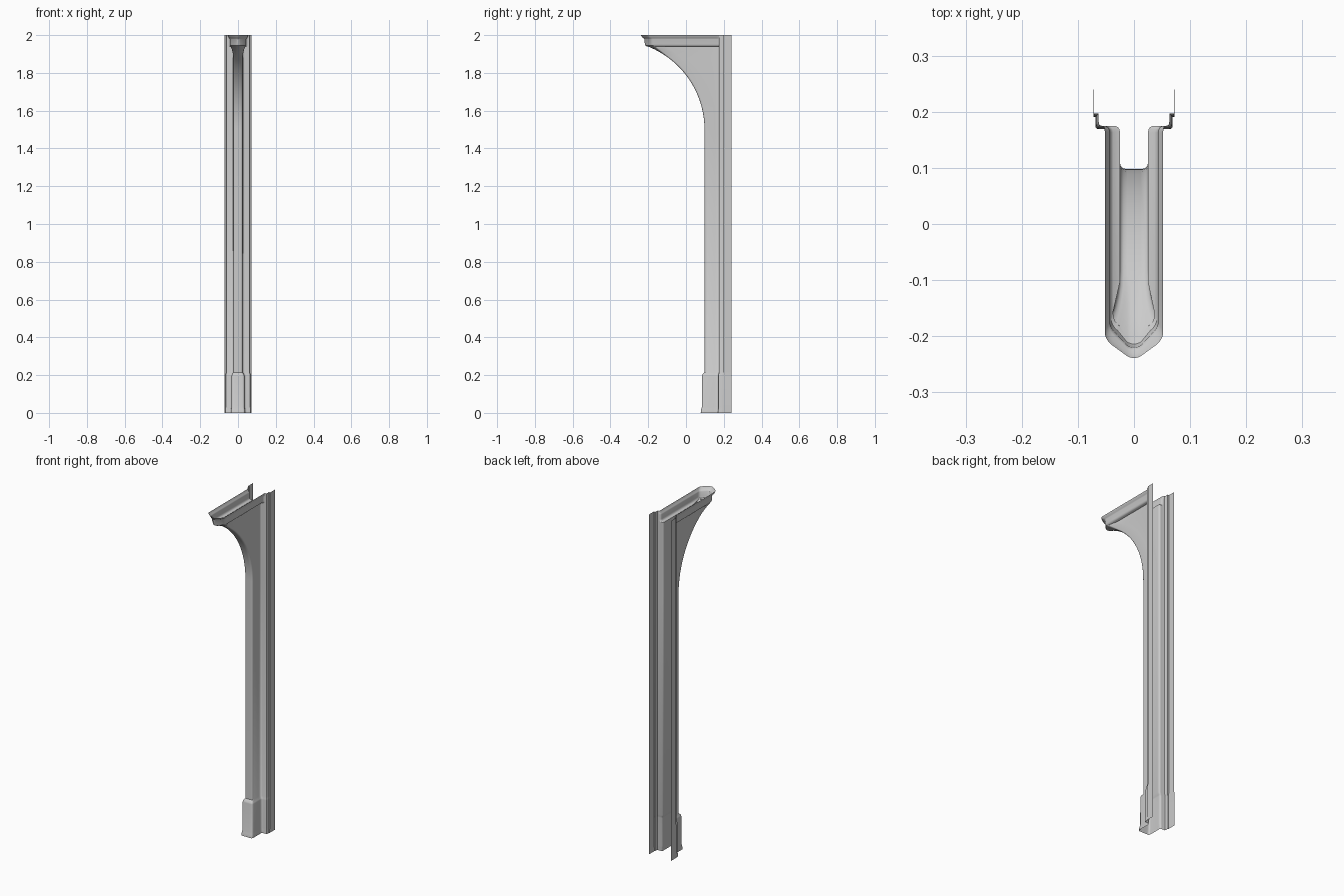
import bpy, bmesh, math

if "Cube" in bpy.data.objects:
    bpy.data.objects.remove(bpy.data.objects["Cube"])


def bez(a, b, c, n=4):
    """Rounded corner from a to c around b."""
    return [tuple((1-t)**2*p + 2*t*(1-t)*q + t*t*r for p, q, r in zip(a, b, c))
            for t in (i/n for i in range(n+1))]


def half_section(w, f, wf=None, tip=0.0, grow=0.0, fl=0.0715):
    """Half plan outline from rear flange to the nose centre.
    w: half width, f: nose y, wf: half width near nose, tip: nose point depth."""
    wf = wf or w
    r = 0.012
    yb = 0.175 - grow                       # front plane of the side webs
    fx = min(w + r, 0.0565)
    pts = [(fl, 0.24), (fl, 0.197 - grow), (0.063 + grow, 0.197 - grow)]
    pts += bez((0.063 + grow, yb + 0.008), (0.063 + grow, yb), (0.058 + grow, yb), 3)
    pts += bez((fx, yb), (w, yb), (w, yb - r))
    shoulder = f + tip
    back = min(shoulder + 0.07, yb - r - 0.01)
    pts.append((w, back))
    pts += bez((wf, shoulder + r), (wf, shoulder), (wf - r, shoulder - tip * 0.3))
    pts += bez((0.012, f + tip * 0.1), (0.006, f), (0, f), 2)
    return pts


rings = []


def ring(z, *args, **kw):
    rings.append((z, half_section(*args, **kw)))


# plinth
ring(0.0, 0.037, 0.078, grow=0.006, fl=0.072)
ring(0.02, 0.036, 0.080, grow=0.005, fl=0.072)
ring(0.03, 0.034, 0.084, grow=0.004, fl=0.072)
ring(0.195, 0.034, 0.085, grow=0.004, fl=0.072)
ring(0.203, 0.032, 0.087, grow=0.003)
ring(0.215, 0.025, 0.098)

# shaft and curved bracket
R, N = 0.473, 18
for i in range(N + 1):
    a = math.radians(68) * i / N
    f = 0.098 - R + R * math.cos(a)
    k = max(0.0, min(1.0, (-0.10 - f) / 0.10)) ** 1.5
    ring(1.5 + R * math.sin(a), 0.025, f, wf=0.025 + 0.014 * k, tip=0.025 * k)

# moulded cap
for z, w, f in [(1.9405, 0.037, -0.207), (1.944, 0.041, -0.214), (1.952, 0.043, -0.218),
                (1.978, 0.043, -0.220), (1.984, 0.045, -0.225), (1.988, 0.049, -0.232),
                (2.0, 0.052, -0.239)]:
    ring(z, w, f, tip=0.034)

# loft the sections into one open sheet
bm = bmesh.new()
rows = []
for z, half in rings:
    outline = half + [(-x, y) for x, y in reversed(half[:-1])]
    rows.append([bm.verts.new((x, y, z)) for x, y in outline])
for lo, hi in zip(rows, rows[1:]):
    for i in range(len(lo) - 1):
        bm.faces.new((lo[i + 1], lo[i], hi[i], hi[i + 1]))
bmesh.ops.recalc_face_normals(bm, faces=bm.faces)
front = min(bm.faces, key=lambda q: q.calc_center_median().y)
if front.normal.y > 0:
    bmesh.ops.reverse_faces(bm, faces=bm.faces)

mesh = bpy.data.meshes.new("bracket_pilaster")
bm.to_mesh(mesh)
bm.free()
pilaster = bpy.data.objects.new("bracket_pilaster", mesh)
bpy.context.collection.objects.link(pilaster)
bpy.context.view_layer.objects.active = pilaster
pilaster.select_set(True)
bpy.ops.object.shade_smooth_by_angle(angle=math.radians(35))
